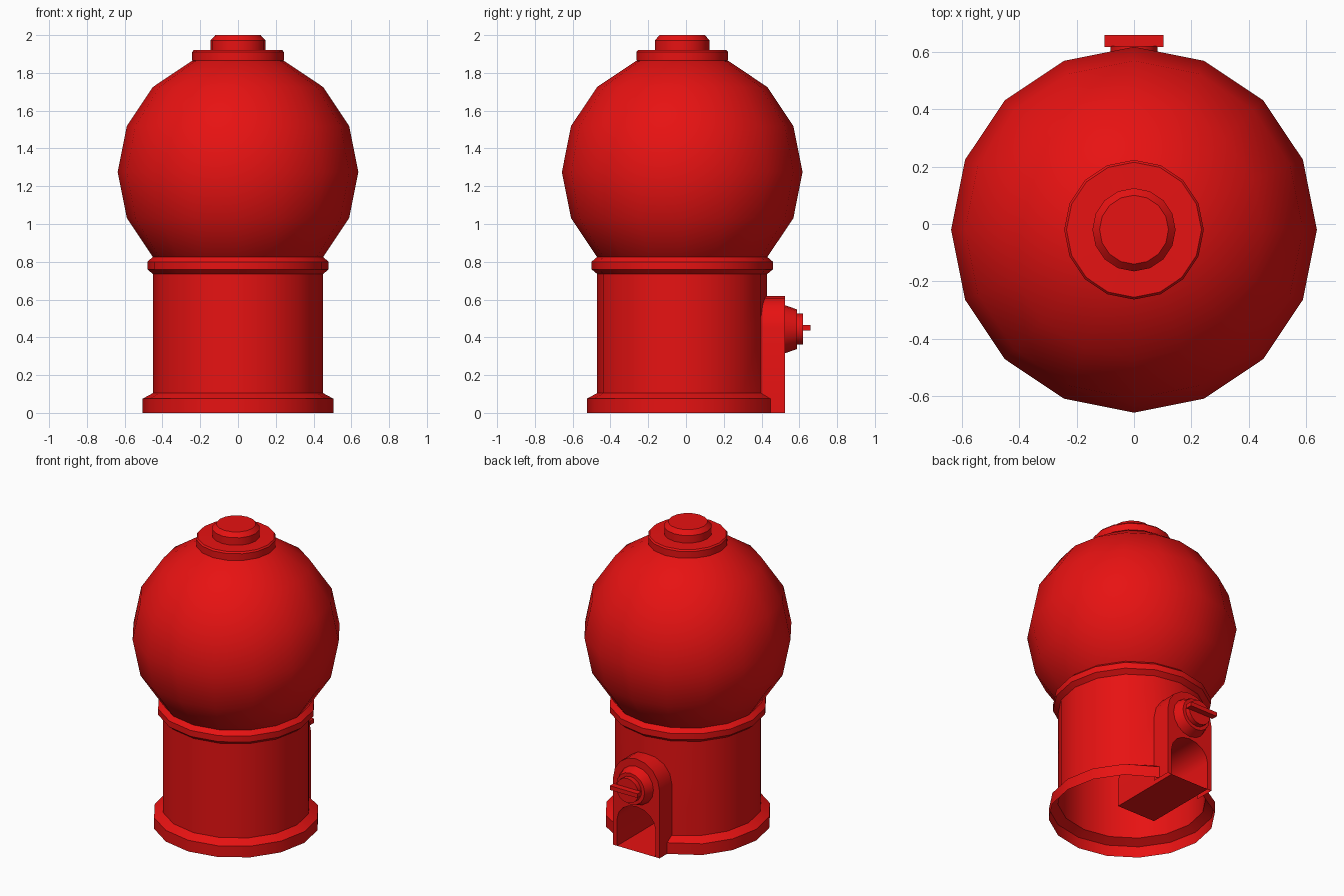
import bpy, bmesh, math
from mathutils import Matrix

cube = bpy.data.objects.get("Cube")
if cube:
    bpy.data.objects.remove(cube, do_unlink=True)

CY = -0.02          # centre line of the round parts
SEGS = 16
HALF = 0.172        # half width of the dispenser housing
SPRING = 0.45       # height where the housing arch begins
FRONT = 0.525       # dispenser face

red = bpy.data.materials.new("bright red")
red.use_nodes = True
red.diffuse_color = (0.8, 0.006, 0.006, 1)
red.node_tree.nodes["Principled BSDF"].inputs["Base Color"].default_value = red.diffuse_color


def finish(name, bm):
    """Turn a bmesh into a smooth-by-angle object in the single colour."""
    me = bpy.data.meshes.new(name)
    bm.to_mesh(me)
    bm.free()
    me.materials.append(red)
    ob = bpy.data.objects.new(name, me)
    bpy.context.collection.objects.link(ob)
    bpy.ops.object.select_all(action='DESELECT')
    ob.select_set(True)
    bpy.context.view_layer.objects.active = ob
    bpy.ops.object.shade_smooth_by_angle(angle=math.radians(30))
    return ob


def lathe(profile, segs=SEGS):
    """Revolve (radius, height) points about z; radius 0 closes the end."""
    bm = bmesh.new()
    rings = []
    for r, z in profile:
        rings.append([bm.verts.new((r * math.cos(a), r * math.sin(a), z))
                      for a in (math.tau * i / segs for i in range(segs))])
    for low, high in zip(rings, rings[1:]):
        for i in range(segs):
            j = (i + 1) % segs
            bm.faces.new((low[i], low[j], high[j], high[i]))
    bmesh.ops.remove_doubles(bm, verts=bm.verts, dist=1e-5)
    return bm


def arch(half, spring, top, steps=8):
    """Arch outline in x, z from the right foot over to the left foot."""
    pts = [(half, 0)]
    for i in range(steps + 1):
        a = math.pi * i / steps
        pts.append((half * math.cos(a), spring + (top - spring) * math.sin(a)))
    return pts + [(-half, 0)]


centre = Matrix.Translation((0, CY, 0))

# Hollow pedestal with flared foot and collar, open behind the dispenser
bm = lathe([(0.505, 0), (0.505, 0.075), (0.45, 0.105), (0.45, SPRING), (0.45, 0.735),
            (0.48, 0.76), (0.48, 0.8), (0.45, 0.826)])
gap = [f for f in bm.faces
       if f.calc_center_median().z < SPRING and f.calc_center_median().y > 0.3
       and abs(f.calc_center_median().x) < HALF * 0.7]
bmesh.ops.delete(bm, geom=gap, context='FACES')
for v in bm.verts:
    if v.co.z < 0.1 and v.co.y > 0.4 and abs(v.co.x) < 0.25:
        v.co.x = math.copysign(HALF, v.co.x)
bm.transform(centre)
finish("pedestal", bm)

# Globe
bm = bmesh.new()
bmesh.ops.create_uvsphere(bm, u_segments=SEGS, v_segments=8, radius=0.637)
bm.transform(Matrix.Translation((0, CY, 1.275)))
finish("globe", bm)

# Lid with its knob
bm = lathe([(0, 1.865), (0.243, 1.865), (0.243, 1.91), (0.235, 1.92), (0.145, 1.922),
            (0.145, 1.972), (0.12, 2.0), (0, 2.0)])
bm.transform(centre)
finish("lid", bm)

# Dispenser housing: arched shell, face and chute running inside the pedestal
bm = bmesh.new()
outer = arch(HALF, SPRING, 0.62)
inner = arch(0.142, 0.18, 0.3)
rows = [[bm.verts.new((x, y, z)) for x, z in outline]
        for outline, y in ((outer, 0.395), (outer, FRONT), (inner, FRONT), (inner, 0.02))]
for a, b in zip(rows, rows[1:]):
    for i in range(len(a) - 1):
        bm.faces.new((a[i], b[i], b[i + 1], a[i + 1]))
mouth, back = rows[2], rows[3]
bm.faces.new((mouth[0], mouth[-1], back[-1], back[0]))
bm.faces.new(back)
bmesh.ops.recalc_face_normals(bm, faces=bm.faces)
finish("dispenser_housing", bm)

# Round dial on the dispenser face
bm = lathe([(0, 0), (0.127, 0), (0.105, 0.062), (0.082, 0.062), (0.082, 0.095), (0, 0.095)])
bm.transform(Matrix.Translation((0, FRONT, 0.443)) @ Matrix.Rotation(-math.pi / 2, 4, 'X'))
finish("dial", bm)

# Flat turning handle
bm = bmesh.new()
bmesh.ops.create_cube(bm, size=1)
bm.transform(Matrix.Translation((0, 0.638, 0.45)) @ Matrix.Diagonal((0.204, 0.042, 0.028, 1)))
finish("handle", bm)
